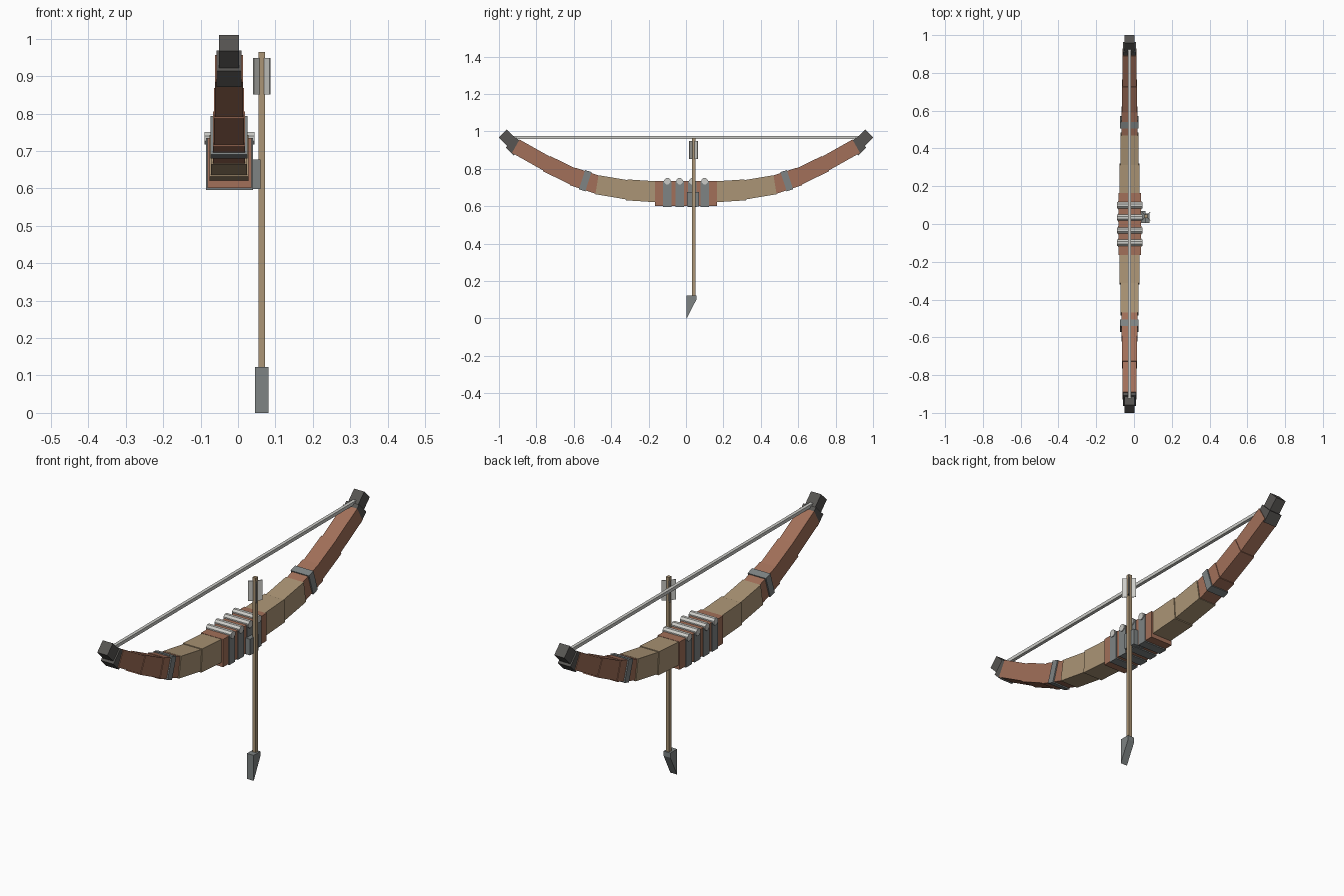
import bpy, bmesh, math
from mathutils import Matrix, Vector

if "Cube" in bpy.data.objects:
    bpy.data.objects.remove(bpy.data.objects["Cube"])


def material(name, rgb):
    m = bpy.data.materials.new(name)
    m.diffuse_color = (*rgb, 1)
    m.use_nodes = True
    m.node_tree.nodes["Principled BSDF"].inputs["Base Color"].default_value = m.diffuse_color
    return m


BROWN = material("brown wood", (0.36, 0.16, 0.10))
TAN = material("tan wood", (0.41, 0.30, 0.18))
GREY = material("grey binding", (0.21, 0.23, 0.23))
LIGHT = material("light grey", (0.60, 0.60, 0.57))
DARK = material("dark tip", (0.095, 0.09, 0.085))

CX = -0.024  # bow centre plane


def finish(bm, name, mat):
    bmesh.ops.recalc_face_normals(bm, faces=bm.faces)
    me = bpy.data.meshes.new(name)
    bm.to_mesh(me)
    bm.free()
    me.materials.append(mat)
    ob = bpy.data.objects.new(name, me)
    bpy.context.collection.objects.link(ob)
    return ob


def box(name, centre, size, mat, rot=None):
    bm = bmesh.new()
    m = Matrix.Translation(centre) @ (rot or Matrix()) @ Matrix.Diagonal((*size, 1))
    bmesh.ops.create_cube(bm, size=1, matrix=m)
    return finish(bm, name, mat)


def limb_box(name, a, b, height, width, mat, side, extra=0.0):
    """Box running between two (y, z) points of the bow curve."""
    a, b = Vector((0, a[0] * side, a[1])), Vector((0, b[0] * side, b[1]))
    d = b - a
    rot = Matrix.Rotation(math.atan2(d.z, d.y), 4, 'X')
    c = (a + b) / 2
    return box(name, (CX, c.y, c.z), (width, d.length + extra, height), mat, rot)


# Grip
box("grip", (CX + 0.001, 0, 0.668), (0.118, 0.33, 0.134), BROWN)

# Grip bindings with a rod across the top of each
for i, y in enumerate((-0.1, -0.034, 0.034, 0.1)):
    box(f"grip_binding_{i}", (CX + 0.001, y, 0.665), (0.125, 0.045, 0.139), GREY)
    bm = bmesh.new()
    bmesh.ops.create_cone(bm, cap_ends=True, segments=8, radius1=0.018, radius2=0.018, depth=0.134,
                          matrix=Matrix.Translation((CX + 0.001, y, 0.734))
                          @ Matrix.Rotation(math.pi / 2, 4, 'Y') @ Matrix.Rotation(math.pi / 8, 4, 'Z'))
    finish(bm, f"grip_rod_{i}", LIGHT)

# Limbs: stepped segments following the curve, on both sides
curve = [(0.155, 0.677), (0.31, 0.687), (0.47, 0.714), (0.60, 0.757), (0.74, 0.825), (0.905, 0.918)]
heights = [0.112, 0.103, 0.098, 0.090, 0.082]
widths = [0.104, 0.096, 0.086, 0.080, 0.074]
for side, tag in ((1, "back"), (-1, "front")):
    for i in range(5):
        limb_box(f"limb_{tag}_{i}", curve[i], curve[i + 1], heights[i], widths[i],
                 TAN if i < 2 else BROWN, side, 0.012)
    limb_box(f"limb_band_{tag}", (0.522, 0.731), (0.556, 0.742), 0.108, 0.098, GREY, side)
    limb_box(f"tip_wrap_{tag}", (0.894, 0.899), (0.936, 0.941), 0.078, 0.068, DARK, side)
    limb_box(f"tip_{tag}", (0.92, 0.93), (0.979, 0.989), 0.060, 0.054, DARK, side)

# String
box("bow_string", (CX, 0, 0.968), (0.016, 1.86, 0.016), LIGHT)

# Arrow rest and arrow
AX, AY = 0.0635, 0.041
box("arrow_rest", (0.03, 0.038, 0.638), (0.06, 0.064, 0.078), GREY)
box("arrow_shaft", (AX, AY, 0.535), (0.017, 0.018, 0.86), TAN)
for i, ang in enumerate((45, 135)):
    box(f"fletching_{i}", (AX, AY, 0.90), (0.064, 0.004, 0.097), LIGHT,
        Matrix.Rotation(math.radians(ang), 4, 'Z'))

# Arrowhead: wedge profile in y-z, extruded along x
bm = bmesh.new()
profile = [(0.004, 0.123), (0.055, 0.123), (0.055, 0.1), (0.004, 0.0)]
f = bm.faces.new([bm.verts.new((0.045, y, z)) for y, z in profile])
ext = bmesh.ops.extrude_face_region(bm, geom=[f])
bmesh.ops.translate(bm, vec=(0.036, 0, 0),
                    verts=[v for v in ext["geom"] if isinstance(v, bmesh.types.BMVert)])
finish(bm, "arrowhead", GREY)
